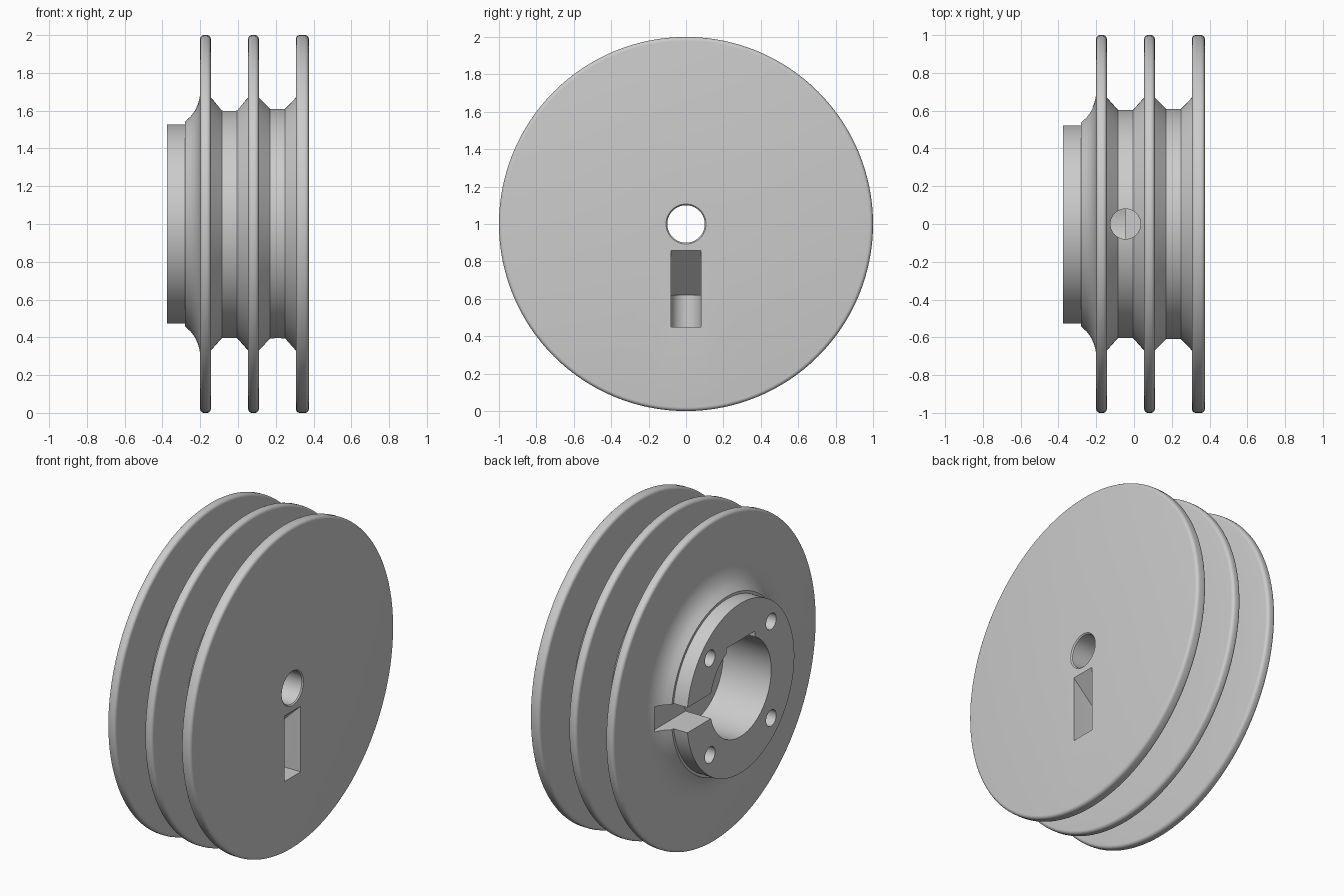
import bpy, bmesh, math
from mathutils import Matrix, Vector

cube = bpy.data.objects.get("Cube")
if cube:
    bpy.data.objects.remove(cube, do_unlink=True)

SEGMENTS = 128
CENTRE = Vector((0, 0, 1))

grey = bpy.data.materials.new("plain_grey")
grey.use_nodes = True
GREY = (0.6, 0.6, 0.6, 1)
grey.diffuse_color = GREY
grey.node_tree.nodes["Principled BSDF"].inputs["Base Color"].default_value = GREY


def finish(bm, name):
    bmesh.ops.recalc_face_normals(bm, faces=bm.faces)
    mesh = bpy.data.meshes.new(name)
    bm.to_mesh(mesh)
    bm.free()
    mesh.materials.append(grey)
    obj = bpy.data.objects.new(name, mesh)
    bpy.context.collection.objects.link(obj)
    return obj


def flange(x0, x1, foot0, foot1, r=0.02, steps=5):
    """Profile of one disc with rounded rim corners."""
    pts = [(x0, foot0)]
    for cx, start in ((x0 + r, math.pi), (x1 - r, math.pi / 2)):
        for i in range(steps + 1):
            a = start - i / steps * math.pi / 2
            pts.append((cx + r * math.cos(a), 1 - r + r * math.sin(a)))
    return pts + [(x1, foot1)]


def lathe(profile, name):
    """Revolve a closed (x, radius) loop around the x axis."""
    bm = bmesh.new()
    rings = []
    for i in range(SEGMENTS):
        a = 2 * math.pi * i / SEGMENTS
        rings.append([bm.verts.new(CENTRE + Vector((x, r * math.sin(a), r * math.cos(a))))
                      for x, r in profile])
    n = len(profile)
    for i, ring in enumerate(rings):
        nxt = rings[(i + 1) % SEGMENTS]
        for j in range(n):
            k = (j + 1) % n
            bm.faces.new((ring[j], ring[k], nxt[k], nxt[j]))
    return finish(bm, name)


def cylinder(name, start, end, radius):
    start, end = Vector(start), Vector(end)
    axis = end - start
    bm = bmesh.new()
    turn = axis.to_track_quat("Z", "Y").to_matrix().to_4x4()
    bmesh.ops.create_cone(bm, cap_ends=True, segments=40, radius1=radius, radius2=radius,
                          depth=axis.length,
                          matrix=Matrix.Translation((start + end) / 2) @ turn)
    return finish(bm, name)


def prism(name, outline, half_width):
    """Extrude an (x, z) outline symmetrically along y."""
    bm = bmesh.new()
    face = bm.faces.new([bm.verts.new((x, -half_width, z)) for x, z in outline])
    out = bmesh.ops.extrude_face_region(bm, geom=[face])
    moved = [v for v in out["geom"] if isinstance(v, bmesh.types.BMVert)]
    bmesh.ops.translate(bm, verts=moved, vec=(0, 2 * half_width, 0))
    return finish(bm, name)


def box(name, low, high):
    low, high = Vector(low), Vector(high)
    bm = bmesh.new()
    bmesh.ops.create_cube(bm, size=1, matrix=Matrix.Translation((low + high) / 2)
                          @ Matrix.Diagonal((*(high - low), 1)))
    return finish(bm, name)


# Pulley body: hub, filleted back, three discs, two grooves, stepped bore
profile = [(-0.375, 0.3), (-0.375, 0.527), (-0.28, 0.527), (-0.28, 0.543),
           (-0.25, 0.57), (-0.228, 0.6), (-0.212, 0.635), (-0.203, 0.67)]
profile += flange(-0.2, -0.144, 0.7, 0.67)
profile += [(-0.085, 0.604), (-0.005, 0.604)]
profile += flange(0.054, 0.11, 0.67, 0.67)
profile += [(0.17, 0.61), (0.25, 0.61)]
profile += flange(0.307, 0.375, 0.67, 0.107)
profile += [(0.368, 0.1), (-0.045, 0.1), (-0.045, 0.3)]
pulley = lathe(profile, "pulley_body")

# Cutters: bolt holes in the hub
cutters = [cylinder("bolt_hole", (-0.5, y, 1 + z), (-0.1, y, 1 + z), 0.05)
           for y in (-0.3, 0.3) for z in (-0.3, 0.3)]

# Cord holes into the two grooves, the second one opening on the flat face
cutters += [cylinder("upper_cord_hole", (-0.045, 0, 1.22), (-0.045, 0, 1.7), 0.08),
            cylinder("lower_cord_hole", (0.21, 0, 0.3), (0.21, 0, 0.62), 0.08),
            prism("cord_pocket", [(0.21, 0.45), (0.45, 0.45), (0.45, 0.93),
                                  (0.13, 0.62), (0.21, 0.62)], 0.08)]

# Side notch and flat keyway in the hub
cutters += [box("hub_notch", (-0.5, 0.2, 0.922), (-0.2, 0.62, 1.078)),
            box("bore_keyway", (-0.5, -0.14, 1.1), (-0.046, 0.14, 1.3))]

for cutter in cutters:
    cutter.hide_render = True
    mod = pulley.modifiers.new(cutter.name, "BOOLEAN")
    mod.operation = "DIFFERENCE"
    mod.solver = "EXACT"
    mod.object = cutter

# Apply the cuts and drop the cutters
bpy.context.view_layer.update()
result = bpy.data.meshes.new_from_object(pulley.evaluated_get(bpy.context.evaluated_depsgraph_get()))
pulley.modifiers.clear()
pulley.data = result
for cutter in cutters:
    bpy.data.objects.remove(cutter, do_unlink=True)

bpy.ops.object.select_all(action="DESELECT")
pulley.select_set(True)
bpy.context.view_layer.objects.active = pulley
bpy.ops.object.shade_smooth_by_angle(angle=math.radians(28))
